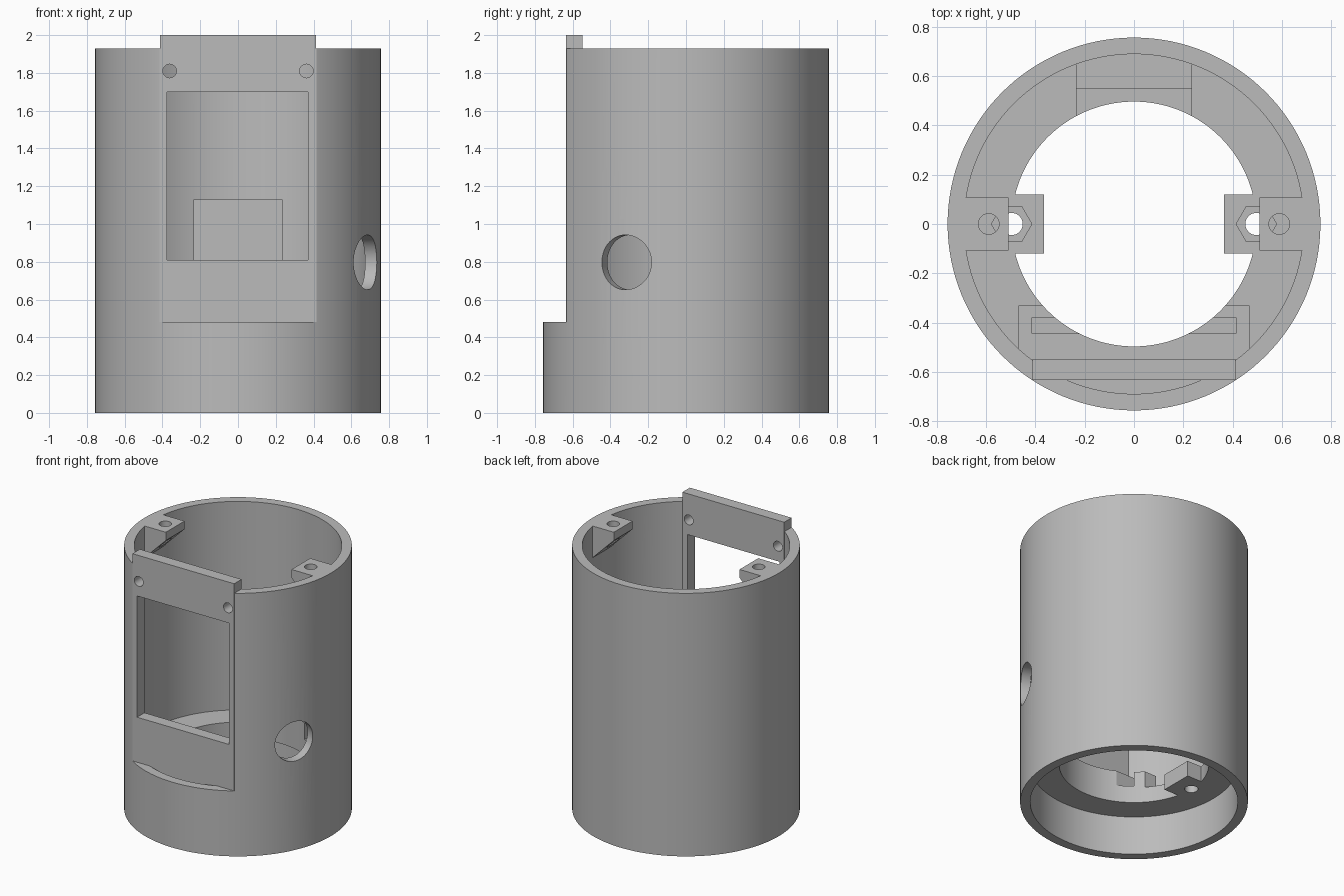
import bpy, bmesh, math
from mathutils import Matrix, Vector

cube = bpy.data.objects.get("Cube")
if cube:
    bpy.data.objects.remove(cube, do_unlink=True)

R_OUT, R_IN, R_HOLE = 0.757, 0.69, 0.497
RIM, LEDGE_LOW, LEDGE_TOP = 1.93, 0.285, 0.40
SEAT_TOP = 0.52


def add_object(name, bm):
    bmesh.ops.recalc_face_normals(bm, faces=bm.faces[:])
    mesh = bpy.data.meshes.new(name)
    bm.to_mesh(mesh)
    bm.free()
    obj = bpy.data.objects.new(name, mesh)
    bpy.context.collection.objects.link(obj)
    return obj


def box(name, x, y, z):
    bm = bmesh.new()
    bmesh.ops.create_cube(bm, size=1)
    for v in bm.verts:
        v.co = [lo + (c + 0.5) * (hi - lo) for c, (lo, hi) in zip(v.co, (x, y, z))]
    return add_object(name, bm)


def rod(name, radius, length, center, axis=(0, 0, 1), sides=48):
    bm = bmesh.new()
    turn = Vector((0, 0, 1)).rotation_difference(Vector(axis)).to_matrix().to_4x4()
    bmesh.ops.create_cone(bm, cap_ends=True, segments=sides, radius1=radius, radius2=radius,
                          depth=length, matrix=Matrix.Translation(center) @ turn)
    return add_object(name, bm)


def drum(name, radius, low, high):
    return rod(name, radius, high - low, (0, 0, (low + high) / 2), sides=128)


def prism(name, profile, half_width):
    """Extrude an xz profile along y."""
    bm = bmesh.new()
    face = bm.faces.new([bm.verts.new((x, -half_width, z)) for x, z in profile])
    side = bmesh.ops.extrude_face_region(bm, geom=[face])["geom"]
    for v in side:
        if isinstance(v, bmesh.types.BMVert):
            v.co.y = half_width
    return add_object(name, bm)


def combine(obj, other, operation):
    mod = obj.modifiers.new("combine", 'BOOLEAN')
    mod.operation, mod.solver, mod.object = operation, 'EXACT', other
    bpy.context.view_layer.objects.active = obj
    bpy.ops.object.modifier_apply(modifier=mod.name)
    bpy.data.objects.remove(other, do_unlink=True)


def cut(obj, other):
    combine(obj, other, 'DIFFERENCE')


def join(obj, other):
    combine(obj, other, 'UNION')


# Outer shell with a flat front, an upper chamber and a bottom recess
body = drum("housing", R_OUT, 0, RIM + 0.03)
cut(body, box("front_flat", (-1, 1), (-1, -0.633), (0.48, 2.2)))
cut(body, drum("chamber", R_IN, LEDGE_TOP, 2.2))
cut(body, drum("bottom_recess", R_IN, -0.1, LEDGE_LOW))

# Seats standing on the ledge: slotted front seat, stepped back support
for name, x, y, top in (("front_seat", 0.47, (-0.60, -0.33), SEAT_TOP),
                        ("back_step", 0.235, (0.40, 0.60), SEAT_TOP),
                        ("back_support", 0.235, (0.55, 0.72), 1.13)):
    part = box(name, (-x, x), y, (0.35, top))
    combine(part, drum("clip", 0.72, 0, 2.2), 'INTERSECT')
    join(body, part)

# Central opening, leaving two nut ears on the ledge
opening = drum("opening", R_HOLE, 0.1, 0.9)
for s in (-1, 1):
    cut(opening, box("ear", sorted((s * 0.365, s * 0.8)), (-0.12, 0.12), (0, 0.401)))
cut(body, opening)

# Screw lugs under the rim, then trim the rim level
for s in (-1, 1):
    join(body, prism("lug", [(s * 0.51, RIM + 0.02), (s * 0.51, 1.87),
                             (s * 0.72, 1.66), (s * 0.72, RIM + 0.02)], 0.108))
cut(body, box("rim_trim", (-1, 1), (-1, 1), (RIM, 2.3)))

# Front plate with window and two screw holes
plate = box("front_plate", (-0.413, 0.413), (-0.634, -0.548), (0.35, 2.0))
join(body, plate)
cut(body, box("window", (-0.375, 0.37), (-0.8, -0.5), (0.81, 1.70)))
for s in (-1, 1):
    cut(body, rod("plate_hole", 0.036, 0.4, (s * 0.362, -0.6, 1.81), (0, 1, 0), 32))

# Slot in the front seat
cut(body, box("seat_slot", (-0.415, 0.415), (-0.445, -0.38), (0.41, 0.7)))

# Lug holes, ear holes and hexagonal nut pockets
for s in (-1, 1):
    cut(body, rod("lug_hole", 0.042, 0.5, (s * 0.59, 0, 1.85), sides=32))
    cut(body, rod("ear_hole", 0.045, 0.5, (s * 0.497, 0, 0.35), sides=32))
    pocket = rod("nut_pocket", 0.082, 0.2, (0, 0, 0), sides=6)
    pocket.data.transform(Matrix.Translation((s * 0.497, 0, 0.44)) @ Matrix.Rotation(math.pi / 2, 4, 'Z'))
    cut(body, pocket)

# Round cable port on one side
a = math.radians(-25)
out = Vector((math.cos(a), math.sin(a), 0))
cut(body, rod("side_port", 0.145, 0.4, out * 0.75 + Vector((0, 0, 0.797)), out, 64))

# Material and shading
grey = bpy.data.materials.new("plain_grey")
grey.use_nodes = True
colour = (0.5, 0.5, 0.5, 1)
grey.diffuse_color = colour
grey.node_tree.nodes["Principled BSDF"].inputs["Base Color"].default_value = colour
body.data.materials.clear()
body.data.materials.append(grey)
for f in body.data.polygons:
    f.material_index = 0
bpy.ops.object.select_all(action='DESELECT')
body.select_set(True)
bpy.context.view_layer.objects.active = body
bpy.ops.object.shade_smooth_by_angle(angle=math.radians(25))
